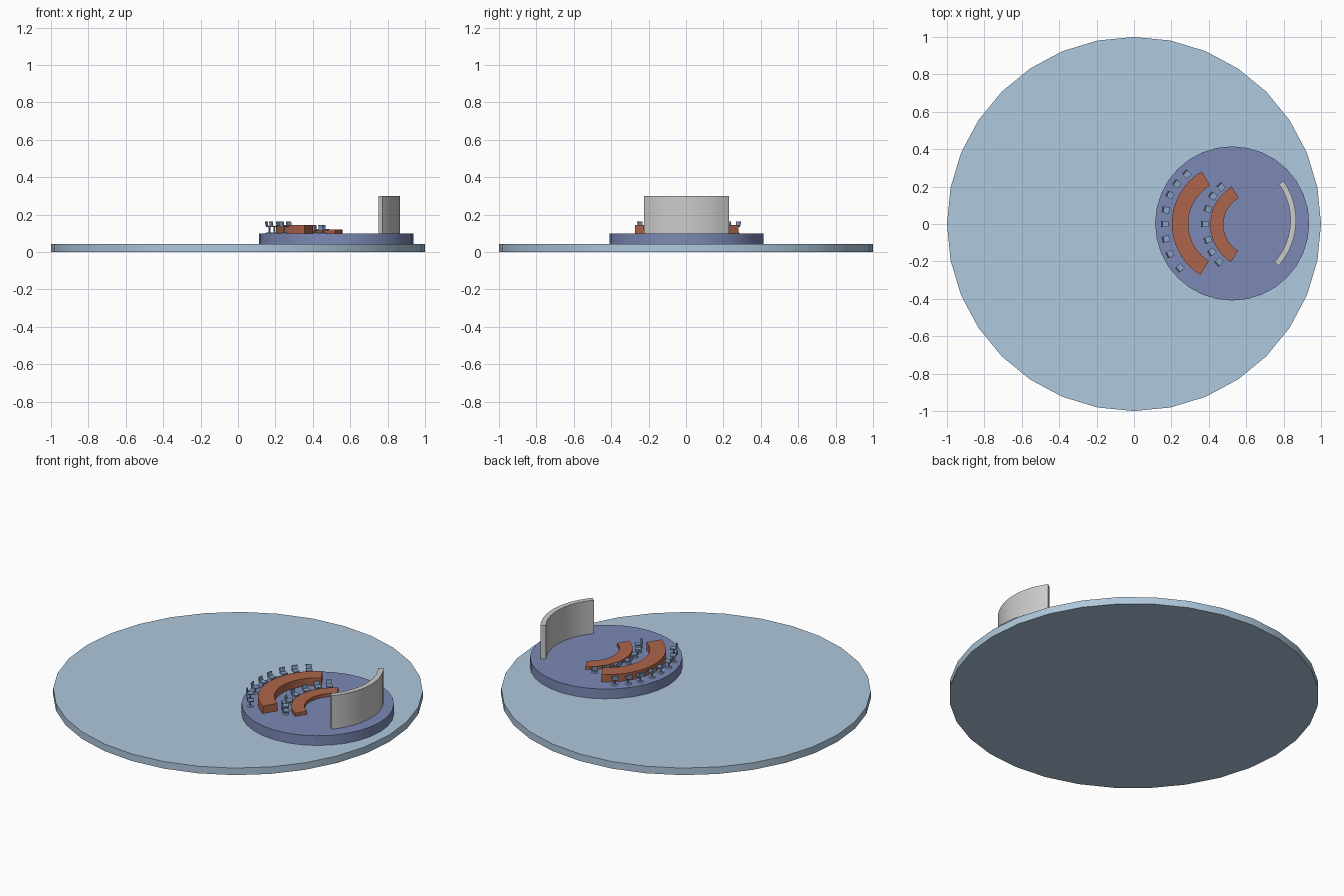
import bpy, bmesh
from math import sin, cos, pi, radians, atan2
from mathutils import Matrix, Vector

if "Cube" in bpy.data.objects:
    bpy.data.objects.remove(bpy.data.objects["Cube"])


def material(name, rgb):
    m = bpy.data.materials.new(name)
    m.diffuse_color = (*rgb, 1)
    m.use_nodes = True
    m.node_tree.nodes["Principled BSDF"].inputs["Base Color"].default_value = m.diffuse_color
    return m


FLOOR = material("pale_blue", (0.43, 0.58, 0.72))
STAGE = material("slate_blue", (0.20, 0.25, 0.46))
DESK = material("terracotta", (0.42, 0.13, 0.07))
SEAT = material("chair_blue", (0.25, 0.36, 0.55))


def finish(name, bm, mat=None, smooth=True):
    bmesh.ops.recalc_face_normals(bm, faces=bm.faces)
    me = bpy.data.meshes.new(name)
    bm.to_mesh(me)
    bm.free()
    ob = bpy.data.objects.new(name, me)
    bpy.context.collection.objects.link(ob)
    if mat:
        me.materials.append(mat)
    if smooth:
        bpy.ops.object.select_all(action='DESELECT')
        ob.select_set(True)
        bpy.context.view_layer.objects.active = ob
        bpy.ops.object.shade_smooth_by_angle(angle=radians(30))
    return ob


def add_cone(bm, x, y, z0, z1, r0, r1, sides):
    # rotated first so a corner lies on the x axis
    pts = [[bm.verts.new((x + r * cos(2 * pi * i / sides), y + r * sin(2 * pi * i / sides), z))
            for i in range(sides)] for r, z in ((r0, z0), (r1, z1))]
    bm.faces.new(pts[0][::-1])
    bm.faces.new(pts[1])
    for i in range(sides):
        j = (i + 1) % sides
        bm.faces.new((pts[0][i], pts[0][j], pts[1][j], pts[1][i]))


def add_box(bm, centre, size, rot_x=0):
    bmesh.ops.create_cube(bm, size=1, matrix=Matrix.Translation(centre)
                          @ Matrix.Rotation(rot_x, 4, 'Y') @ Matrix.Diagonal((*size, 1)))


def disc(name, x, y, z0, z1, r, sides, mat):
    bm = bmesh.new()
    add_cone(bm, x, y, z0, z1, r, r, sides)
    return finish(name, bm, mat)


def arc_wall(name, x, y, r0, r1, a0, a1, z0, z1, mat=None, steps=20):
    bm = bmesh.new()
    rings = []
    for i in range(steps + 1):
        a = radians(a0 + (a1 - a0) * i / steps)
        rings.append([bm.verts.new((x + r * cos(a), y + r * sin(a), z))
                      for r, z in ((r0, z0), (r1, z0), (r1, z1), (r0, z1))])
    for p, q in zip(rings, rings[1:]):
        for k in range(4):
            bm.faces.new((p[k], p[(k + 1) % 4], q[(k + 1) % 4], q[k]))
    bm.faces.new(rings[0])
    bm.faces.new(rings[-1][::-1])
    return finish(name, bm, mat)


# Floor and raised stage
disc("floor", 0, 0, 0, 0.042, 1.0, 32, FLOOR)
disc("stage", 0.525, 0.003, 0.04, 0.10, 0.412, 32, STAGE)

# Curved display wall and two curved desks
arc_wall("display_wall", 0.50, 0.02, 0.336, 0.366, -41.7, 35, 0.10, 0.30)
arc_wall("rear_desk", 0.525, 0.002, 0.235, 0.323, 120.3, 238.1, 0.10, 0.145, DESK)
arc_wall("front_desk", 0.642, -0.003, 0.164, 0.235, 120.4, 238.4, 0.10, 0.12, DESK)


# Swivel chair: foot, stem, seat and leaning backrest on the local -x side
def chair(name, x, y, lift, target):
    bm = bmesh.new()
    add_cone(bm, 0, 0, 0, 0.005, 0.018, 0.014, 10)
    add_cone(bm, 0, 0, 0.004, 0.016 + lift, 0.004, 0.004, 8)
    add_box(bm, (0.002, 0, 0.018 + lift), (0.034, 0.034, 0.007))
    add_box(bm, (-0.017, 0, 0.032 + lift), (0.006, 0.032, 0.024), radians(-8))
    ob = finish(name, bm, SEAT, False)
    ob.location = (x, y, 0.10)
    ob.rotation_euler.z = atan2(target[1] - y, target[0] - x)


rear = [(0.283, 0.267), (0.23, 0.215), (0.193, 0.155), (0.171, 0.075),
        (0.166, 0.0), (0.171, -0.08), (0.193, -0.16), (0.246, -0.235)]
front = [(0.465, 0.198), (0.422, 0.150), (0.396, 0.080), (0.380, 0.0),
         (0.396, -0.085), (0.417, -0.150), (0.455, -0.203)]
for i, (x, y) in enumerate(rear):
    chair(f"rear_chair_{i + 1}", x, y, 0.018, (0.525, 0))
for i, (x, y) in enumerate(front):
    chair(f"front_chair_{i + 1}", x, y, 0.0, (0.642, 0))
